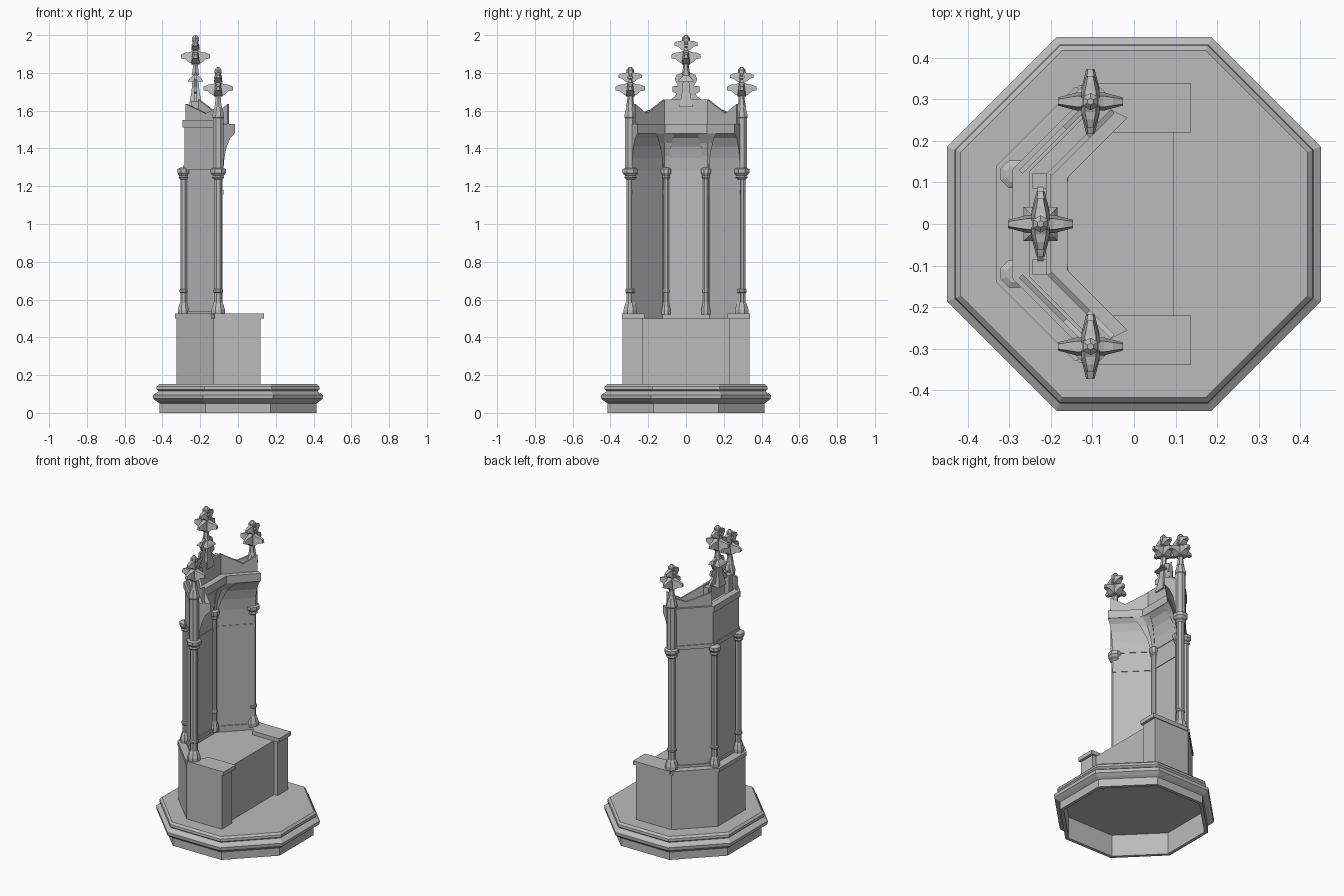
import bpy, bmesh
from math import cos, sin, pi
from mathutils import Vector

if "Cube" in bpy.data.objects:
    bpy.data.objects.remove(bpy.data.objects["Cube"])

stone = bpy.data.materials.new("grey_stone")
stone.use_nodes = True
stone.diffuse_color = (0.5, 0.5, 0.5, 1)
stone.node_tree.nodes["Principled BSDF"].inputs["Base Color"].default_value = (0.5, 0.5, 0.5, 1)


def finish(name, bm):
    bmesh.ops.remove_doubles(bm, verts=bm.verts, dist=0.0001)
    bmesh.ops.recalc_face_normals(bm, faces=bm.faces)
    mesh = bpy.data.meshes.new(name)
    bm.to_mesh(mesh)
    bm.free()
    mesh.materials.append(stone)
    ob = bpy.data.objects.new(name, mesh)
    bpy.context.collection.objects.link(ob)
    return ob


def bridge(bm, loops, closed=False):
    """Join equal vertex loops with quads."""
    n = len(loops[0])
    pairs = list(zip(loops, loops[1:])) + ([(loops[-1], loops[0])] if closed else [])
    for a, b in pairs:
        for i in range(n):
            j = (i + 1) % n
            bm.faces.new((a[i], a[j], b[j], b[i]))


def prism(name, pts, vec):
    """Extrude a flat polygon along a vector."""
    bm = bmesh.new()
    a = [bm.verts.new(p) for p in pts]
    b = [bm.verts.new(Vector(p) + Vector(vec)) for p in pts]
    bridge(bm, [a, b])
    bm.faces.new(a)
    bm.faces.new(b)
    return finish(name, bm)


def lathe(name, x, y, profile, sides=8, turn=0.5, cap=True):
    """Stack of regular polygons from (radius, height) pairs."""
    bm = bmesh.new()
    loops = []
    for r, z in profile:
        angles = [2 * pi * (i + turn) / sides for i in range(sides)]
        loops.append([bm.verts.new((x + r * cos(a), y + r * sin(a), z)) for a in angles])
    bridge(bm, loops)
    if cap:
        bm.faces.new(loops[0])
        bm.faces.new(loops[-1])
    return finish(name, bm)


def corner(t):
    """Corner of the three-sided shell; t = 0 outside, 1 at the canopy lip."""
    return -0.29 + 0.13 * t, 0.132 - 0.02 * t


def end(t):
    x, y = corner(t)
    total = 0.19 + 0.05 * max(t, 0)
    return (total + x - y) / 2, (total - x + y) / 2


def sweep(name, profile):
    """Carry a (depth, height) section round the three sides."""
    bm = bmesh.new()
    loops = []
    for f, s in ((end, -1), (corner, -1), (corner, 1), (end, 1)):
        loops.append([bm.verts.new((f(t)[0], s * f(t)[1], z)) for t, z in profile])
    bridge(bm, loops)
    bm.faces.new(loops[0])
    bm.faces.new(loops[-1])
    return finish(name, bm)


def ring(name, t0, t1, z0, z1):
    return sweep(name, [(t0, z0), (t1, z0), (t1, z1), (t0, z1)])


# Hollow octagonal base with moulded edge
k = 1 / cos(pi / 8)
section = [(0.02, 0.14), (0.395, 0.14), (0.395, 0), (0.415, 0), (0.415, 0.05), (0.43, 0.06),
           (0.448, 0.075), (0.45, 0.095), (0.432, 0.107), (0.42, 0.115), (0.432, 0.125),
           (0.43, 0.14), (0.418, 0.152), (0.02, 0.152)]
lathe("octagonal_base", 0, 0, [(r * k, z) for r, z in section])

# Plinth with two projecting arms
plan = [(0.095, -0.23), (0.12, -0.23), (0.12, -0.335), (-0.13, -0.335), (-0.325, -0.14)]
plan += [(x, -y) for x, y in reversed(plan)]
prism("plinth", [(x, y, 0.15) for x, y in plan], (0, 0, 0.35))
ring("plinth_cap", -0.33, 0.36, 0.5, 0.525)
for s in (-1, 1):
    arm = [(-0.125, 0.34), (0.137, 0.34), (0.137, 0.22), (-0.05, 0.22)]
    prism("arm_cap", [(x, s * y, 0.5) for x, y in arm], (0, 0, 0.025))

# Wall, string course, upper panels and cornice
ring("lower_wall", 0.15, 0.35, 0.52, 1.3)
ring("wall_foot", 0.08, 0.4, 0.52, 0.54)
ring("string_course", 0, 0.3, 1.285, 1.31)
ring("inner_string_course", 0.3, 0.38, 1.155, 1.18)
ring("upper_wall", 0.05, 0.35, 1.3, 1.53)
ring("cornice", -0.02, 0.3, 1.51, 1.55)

# Overhanging canopy with curved underside
sweep("canopy", [(0.3, 1.28), (0.38, 1.28), (0.44, 1.35), (0.56, 1.41), (0.75, 1.455),
                 (0.98, 1.48), (1, 1.48), (1, 1.53), (0.3, 1.53)])


def along(t, f, z, s):
    a, b = Vector(corner(t)), Vector(end(t))
    p = a.lerp(b, f)
    return p.x, s * p.y, z


# Notched crest boards, flat back parapet and its end blocks
for s in (-1, 1):
    for name, t, high, tip in (("inner_crest", 0.6, 1.66, 1.635), ("outer_crest", 0.1, 1.635, 1.62)):
        outline = [(0, 1.52), (1, 1.52), (1, tip), (0.62, 1.585), (0, high)]
        prism(name, [along(t, f, z, s) for f, z in outline], (0.009, -s * 0.009, 0))
    block = [(-0.245, 0.085), (-0.2, 0.085), (-0.2, 0.122), (-0.245, 0.122)]
    prism("parapet_block", [(x, s * y, 1.52) for x, y in block], (0, 0, 0.13))
px, py = corner(0.6)
prism("back_parapet", [(px, -py, 1.52), (px, py, 1.52), (px, py, 1.66), (px, -py, 1.66)], (0.012, 0, 0))

# Columns: base, shaft, ring and capital
column = [(0.034, 0.52), (0.034, 0.545), (0.026, 0.575), (0.02, 0.585), (0.02, 0.635), (0.025, 0.64),
          (0.025, 0.65), (0.02, 0.655), (0.02, 1.235), (0.03, 1.245), (0.026, 1.255),
          (0.038, 1.27), (0.038, 1.29), (0.022, 1.298)]


def slim(scale):
    return [(r * scale, z) for r, z in column]


for s in (-1, 1):
    lathe("outer_column", -0.288, s * 0.12, slim(0.95))
    lathe("inner_column", -0.24, s * 0.105, slim(0.75))
    lathe("front_column", -0.105, s * 0.295, slim(1.15))

# Flared brackets above the inner columns
for s in (-1, 1):
    bm = bmesh.new()
    loops = []
    for half, depth, z in ((0.01, 0.4, 1.28), (0.02, 0.5, 1.36), (0.034, 0.68, 1.43), (0.048, 0.96, 1.482)):
        x, y = corner(depth)
        pts = [(-0.25, 0.108), (x, 0.108 - half), (x + half * 0.15, 0.113), (x + half, 0.108 + half)]
        loops.append([bm.verts.new((a, s * b, z)) for a, b in pts])
    bridge(bm, loops)
    bm.faces.new(loops[0])
    bm.faces.new(loops[-1])
    finish("flared_bracket", bm)


def finial(x, y, top):
    """Stem, ball and leafy cross tiers ending at the given height."""
    stem = [(0.024, -0.21), (0.02, -0.2), (0.016, -0.17), (0.014, -0.065), (0.024, -0.06), (0.024, -0.05),
            (0.012, -0.045), (0.021, -0.03), (0.021, -0.014), (0.008, 0)]
    lathe("finial_stem", x, y, [(r, top + z) for r, z in stem], 6)
    for height, reach, count in ((-0.115, 0.078, 4), (-0.05, 0.062, 2)):
        for i in range(count):
            a = pi / 2 + i * 2 * pi / count
            out, side = Vector((cos(a), sin(a), 0)), Vector((-sin(a), cos(a), 0))
            bm = bmesh.new()
            loops = []
            for d, w, lo, hi in ((0.008, 0.022, -0.04, 0.035), (0.4 * reach, 0.022, -0.032, 0.025),
                                 (0.7 * reach, 0.016, -0.012, 0.022), (reach, 0.01, -0.008, 0.012)):
                c = Vector((x, y, top + height)) + out * d
                loops.append([bm.verts.new(c + side * w * u + Vector((0, 0, v * reach / 0.078)))
                              for u, v in ((-1, lo), (1, lo), (0.6, hi), (-0.6, hi))])
            bridge(bm, loops)
            bm.faces.new(loops[0])
            bm.faces.new(loops[-1])
            finish("finial_leaf", bm)


# Side pinnacles with finials
for s in (-1, 1):
    lathe("pinnacle_shaft", -0.105, s * 0.295,
          [(0.03, 1.29), (0.03, 1.56), (0.034, 1.565), (0.034, 1.575), (0.018, 1.63)])
    finial(-0.105, s * 0.295, 1.83)

# Central gable with crocketed edge, hood and finial
edge = [(0.1, 1.64), (0.06, 1.675), (0.05, 1.69), (0.072, 1.7), (0.07, 1.73), (0.042, 1.73),
        (0.06, 1.765), (0.05, 1.79), (0.02, 1.8)]
edge += [(-y, z) for y, z in reversed(edge)]
prism("gable", [(-0.232, y, z) for y, z in edge], (0.014, 0, 0))
lathe("gable_spire", -0.225, 0, [(0.05, 1.62), (0.03, 1.7), (0.018, 1.8)], 4)
lathe("gable_hood", -0.225, 0, [(0.058, 1.755), (0.045, 1.77), (0.015, 1.79)], 4)
finial(-0.225, 0, 2.0)
